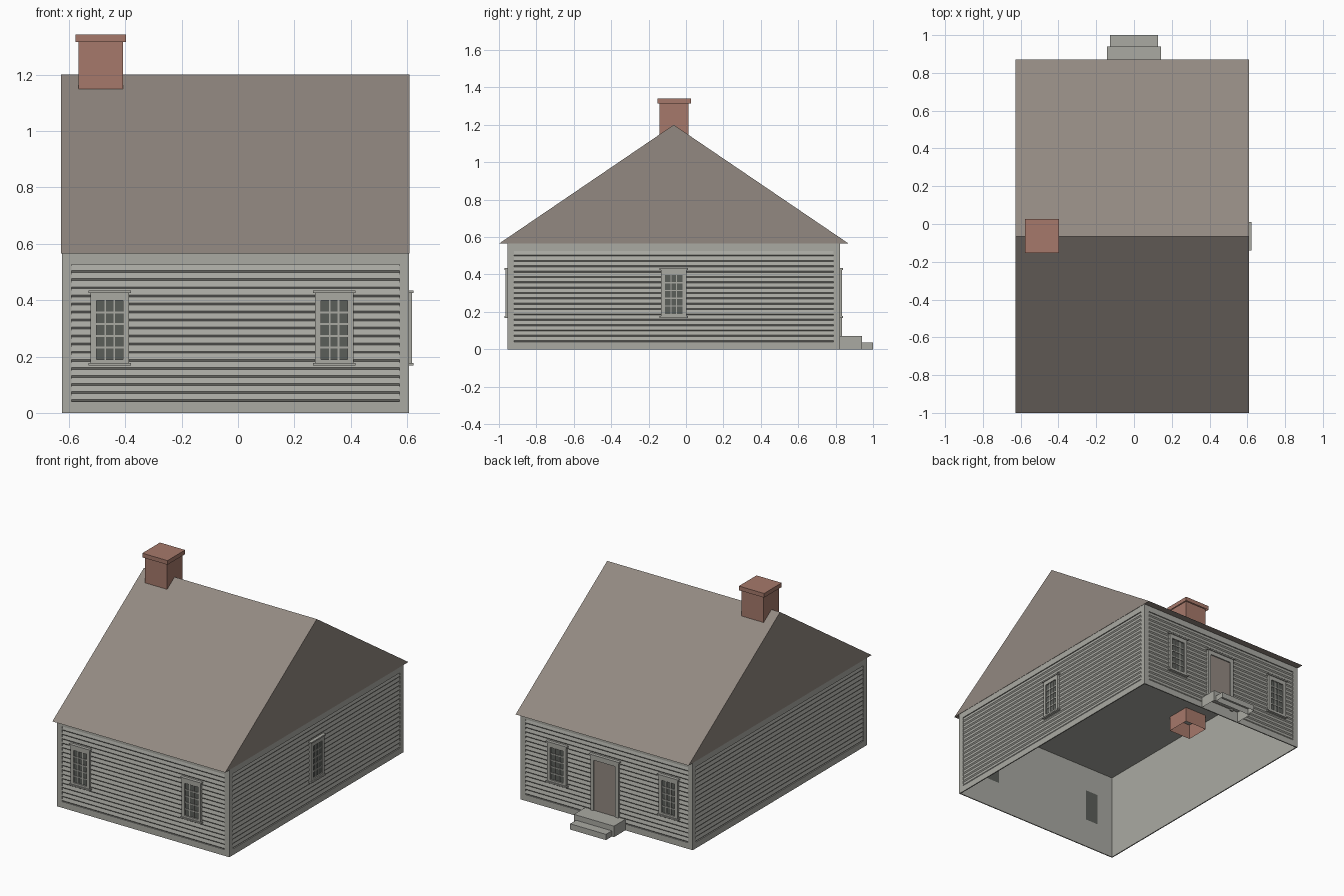
import bpy, bmesh
from math import radians
from mathutils import Matrix, Vector

cube = bpy.data.objects.get("Cube")
if cube:
    bpy.data.objects.remove(cube, do_unlink=True)


def material(name, rgb):
    m = bpy.data.materials.new(name)
    m.use_nodes = True
    m.diffuse_color = (*rgb, 1)
    m.node_tree.nodes["Principled BSDF"].inputs["Base Color"].default_value = (*rgb, 1)
    return m


GREY = material("grey_clapboard", (0.40, 0.40, 0.365))
BROWN = material("weathered_brown", (0.29, 0.25, 0.22))
BRICK = material("red_brick", (0.38, 0.19, 0.145))
GLASS = material("dark_glass", (0.105, 0.112, 0.102))


def finish(name, bm, mat, matrix=Matrix()):
    mesh = bpy.data.meshes.new(name)
    bmesh.ops.recalc_face_normals(bm, faces=bm.faces)
    bm.to_mesh(mesh)
    bm.free()
    mesh.materials.append(mat)
    ob = bpy.data.objects.new(name, mesh)
    ob.matrix_world = matrix
    bpy.context.collection.objects.link(ob)
    return ob


def boxes(name, spans, mat, matrix=Matrix(), hollow=False):
    """Boxes given as (x0, x1, y0, y1, z0, z1); hollow ones have no bottom."""
    bm = bmesh.new()
    for x0, x1, y0, y1, z0, z1 in spans:
        size = Matrix.Diagonal((x1 - x0, y1 - y0, z1 - z0, 1))
        centre = Vector((x0 + x1, y0 + y1, z0 + z1)) / 2
        bmesh.ops.create_cube(bm, size=1, matrix=Matrix.Translation(centre) @ size)
    if hollow:
        bm.normal_update()
        under = [f for f in bm.faces if f.normal.z < -0.9]
        bmesh.ops.delete(bm, geom=under, context='FACES')
    return finish(name, bm, mat, matrix)


# Main dimensions
LEFT, RIGHT, FRONT, BACK = -0.625, 0.607, -0.955, 0.824
MID_X, MID_Y = (LEFT + RIGHT) / 2, (FRONT + BACK) / 2
EAVE, RIDGE, DEPTH = 0.565, 1.2, 0.007
BOARD, COURSES, BASE = 0.0286, 17, 0.04
TOP = BASE + BOARD * COURSES


def siding(name, half, matrix):
    """Clapboards: a sawtooth profile drawn along the wall."""
    bm = bmesh.new()
    profile = []
    for i in range(COURSES):
        z = BASE + i * BOARD
        profile += [(DEPTH, z), (0.001, z + 0.007)]
    profile.append((DEPTH, TOP))
    rows = [[bm.verts.new((x, y, z)) for x in (-half, half)] for y, z in profile]
    for a, b in zip(rows, rows[1:]):
        bm.faces.new((a[0], a[1], b[1], b[0]))
    finish(name, bm, GREY, matrix)


def window(name, x, matrix):
    """Cased window with a three by five grid of panes."""
    gw, cw, z0, z1 = 0.047, 0.068, 0.19, 0.398
    boxes(name + "_glass", [(x - gw, x + gw, -0.002, DEPTH, z0, z1)], GLASS, matrix)
    casing = [(x - cw, x - gw, -0.01, DEPTH, 0.175, 0.427),
              (x + gw, x + cw, -0.01, DEPTH, 0.175, 0.427),
              (x - gw, x + gw, -0.01, DEPTH, z1, 0.427),
              (x - gw, x + gw, -0.01, DEPTH, 0.175, z0)]
    for z in (0.168, 0.425):
        casing.append((x - 0.075, x + 0.075, -0.016, DEPTH, z, z + 0.009))
    boxes(name + "_casing", casing, GREY, matrix)
    bars = []
    for i in (1, 2):
        bx = x - gw + 2 * gw * i / 3
        bars.append((bx - 0.003, bx + 0.003, -0.006, 0, z0, z1))
    for i in range(1, 5):
        bz = z0 + (z1 - z0) * i / 5
        bars.append((x - gw, x + gw, -0.006, 0, bz - 0.0035, bz + 0.0035))
    boxes(name + "_bars", bars, GREY, matrix)


def wall(name, x, y, turn, half, windows):
    """Siding, edge boards and windows of one wall, set out facing -y."""
    matrix = Matrix.Translation((x, y, 0)) @ Matrix.Rotation(radians(turn), 4, 'Z')
    inner = half - 0.035
    siding(name + "_siding", inner, matrix)
    boxes(name + "_trim", [(-half, -inner, 0, DEPTH, 0, EAVE),
                           (inner, half, 0, DEPTH, 0, EAVE),
                           (-inner, inner, 0, DEPTH, 0, BASE),
                           (-inner, inner, 0, DEPTH, TOP, EAVE)], GREY, matrix)
    for i, wx in enumerate(windows):
        window(f"{name}_window_{i + 1}", wx, matrix)
    return matrix


# Hollow body and its four walls
boxes("body", [(LEFT + DEPTH, RIGHT - DEPTH, FRONT + DEPTH, BACK - DEPTH, 0, EAVE - 0.002)],
      GREY, hollow=True)
half_x, half_y = (RIGHT - LEFT) / 2, (BACK - FRONT) / 2
wall("front_wall", MID_X, FRONT, 0, half_x, (-0.446, 0.35))
back = wall("back_wall", MID_X, BACK, 180, half_x, (-0.35, 0.446))
wall("left_wall", RIGHT, MID_Y, 90, half_y, (0.0,))
wall("right_wall", LEFT, MID_Y, -90, half_y, ())

# Back door with casing
dx = MID_X
boxes("door", [(dx - 0.08, dx + 0.08, -0.003, DEPTH, 0.07, 0.4)], BROWN, back)
boxes("door_casing", [(dx - 0.1, dx - 0.078, -0.01, DEPTH, 0.06, 0.427),
                      (dx + 0.078, dx + 0.1, -0.01, DEPTH, 0.06, 0.427),
                      (dx - 0.078, dx + 0.078, -0.01, DEPTH, 0.398, 0.427),
                      (dx - 0.108, dx + 0.108, -0.016, DEPTH, 0.425, 0.434)], GREY, back)

# Back steps
boxes("upper_step", [(-0.143, 0.143, BACK, 0.94, 0, 0.071)], GREY, hollow=True)
boxes("lower_step", [(-0.128, 0.128, 0.94, 1.0, 0, 0.037)], GREY, hollow=True)

# Gabled roof
bm = bmesh.new()
ends = [[bm.verts.new((x, y, z)) for y, z in ((-1, EAVE), (0.87, EAVE), (MID_Y, RIDGE))]
        for x in (LEFT - 0.002, RIGHT + 0.002)]
for end in ends:
    bm.faces.new(end)
for i in range(3):
    j = (i + 1) % 3
    bm.faces.new((ends[0][i], ends[0][j], ends[1][j], ends[1][i]))
finish("roof", bm, BROWN)

# Chimney, reaching down through the ceiling
boxes("chimney", [(-0.565, -0.408, -0.141, 0.014, 0.465, 1.32)], BRICK, hollow=True)
boxes("chimney_cap", [(-0.577, -0.397, -0.153, 0.027, 1.315, 1.342)], BRICK, hollow=True)
